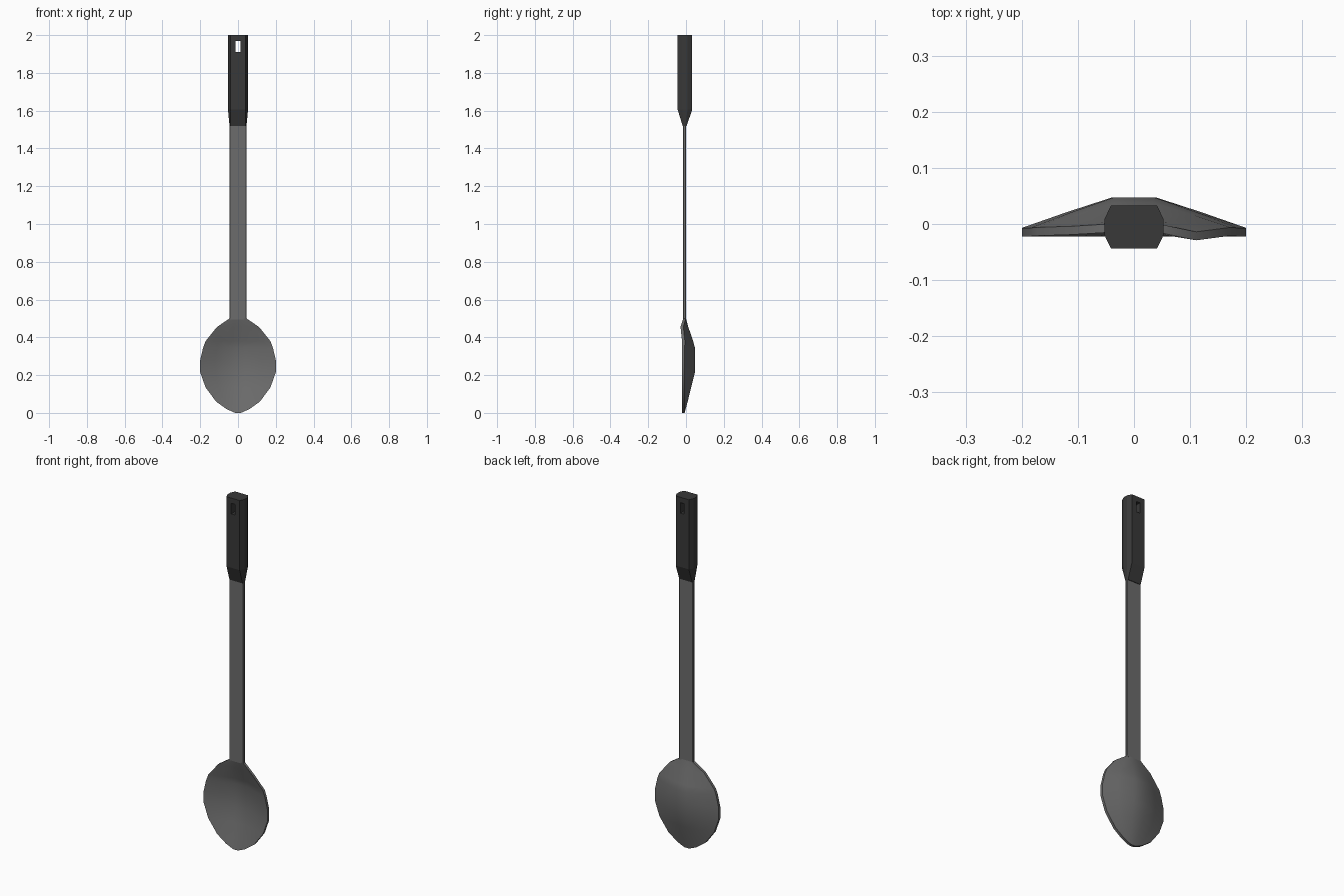
import bpy, bmesh

if "Cube" in bpy.data.objects:
    bpy.data.objects.remove(bpy.data.objects["Cube"])


def material(name, v):
    m = bpy.data.materials.new(name)
    m.diffuse_color = (v, v, v, 1)
    m.use_nodes = True
    m.node_tree.nodes["Principled BSDF"].inputs["Base Color"].default_value = m.diffuse_color
    return m


def finish(name, bm, mat):
    bmesh.ops.recalc_face_normals(bm, faces=bm.faces[:])
    me = bpy.data.meshes.new(name)
    bm.to_mesh(me)
    bm.free()
    ob = bpy.data.objects.new(name, me)
    bpy.context.collection.objects.link(ob)
    if mat:
        me.materials.append(mat)
    return ob


def loft(name, rings, mat):
    """Closed solid through a list of equal-length point rings."""
    bm = bmesh.new()
    loops = [[bm.verts.new(p) for p in r] for r in rings]
    n = len(loops[0])
    for a, b in zip(loops, loops[1:]):
        for i in range(n):
            j = (i + 1) % n
            bm.faces.new((a[i], a[j], b[j], b[i]))
    bm.faces.new(loops[0])
    bm.faces.new(loops[-1])
    return finish(name, bm, mat)


def octagon(hx, cx, y0, y1, c, z):
    half = [(cx, y0), (hx, y0 + c), (hx, y1 - c), (cx, y1)]
    return [(x, y, z) for x, y in half] + [(-x, y, z) for x, y in reversed(half)]


steel = material("grey_nylon", 0.15)
black = material("black_grip", 0.04)

# Bowl: rows of (z, half width, rim back y, dish depth), thickened in -y
rows = [(0.50, 0.044, 0.0, 0.0), (0.455, 0.11, -0.004, 0.016),
        (0.38, 0.17, -0.006, 0.044), (0.345, 0.183, -0.007, 0.054),
        (0.28, 0.198, -0.007, 0.054), (0.215, 0.198, -0.007, 0.054),
        (0.135, 0.17, -0.007, 0.034), (0.06, 0.115, -0.007, 0.016),
        (0.02, 0.06, -0.007, 0.005), (0.002, 0.022, -0.007, 0.0)]
cols = [(-1, 0), (-0.6, 0.52), (-0.2, 1), (0.2, 1), (0.6, 0.52), (1, 0)]
bm = bmesh.new()
grid = []
for z, w, y, d in rows:
    grid.append([bm.verts.new((w * t * (0.2 / 0.198), y + d * f, z if z > 0.003 else
                               (0.0 if abs(t) < 0.9 else 0.003))) for t, f in cols])
grid[1][-1].co.y -= 0.01  # slightly raised right shoulder
for a, b in zip(grid, grid[1:]):
    for i in range(len(cols) - 1):
        bm.faces.new((a[i], a[i + 1], b[i + 1], b[i]))
ext = bmesh.ops.extrude_face_region(bm, geom=bm.faces[:], use_keep_orig=True)
moved = [g for g in ext["geom"] if isinstance(g, bmesh.types.BMVert)]
bmesh.ops.translate(bm, verts=moved, vec=(0, -0.015, 0))
bowl = finish("spoon_bowl", bm, steel)

# Flat shaft
shaft = loft("shaft", [octagon(0.045, 0.042, -0.015, 0.0, 0.003, z)
                       for z in (0.495, 1.54)], steel)

# Octagonal grip tapering onto the shaft
grip = loft("grip", [octagon(0.045, 0.041, -0.018, 0.003, 0.006, 1.52),
                     octagon(0.053, 0.041, -0.044, 0.033, 0.025, 1.605),
                     octagon(0.053, 0.041, -0.044, 0.033, 0.025, 2.0)], black)

# Hanging slot through the grip
cutter = loft("slot_cutter", [[(-0.012, -0.1, z), (0.012, -0.1, z),
                               (0.012, 0.1, z), (-0.012, 0.1, z)]
                              for z in (1.91, 1.97)], None)
cutter.hide_render = True
cutter.hide_set(True)
mod = grip.modifiers.new("slot", "BOOLEAN")
mod.operation = "DIFFERENCE"
mod.solver = "EXACT"
mod.object = cutter

# Smooth the dish only
bpy.ops.object.select_all(action="DESELECT")
bowl.select_set(True)
bpy.context.view_layer.objects.active = bowl
bpy.ops.object.shade_smooth_by_angle(angle=0.7)
